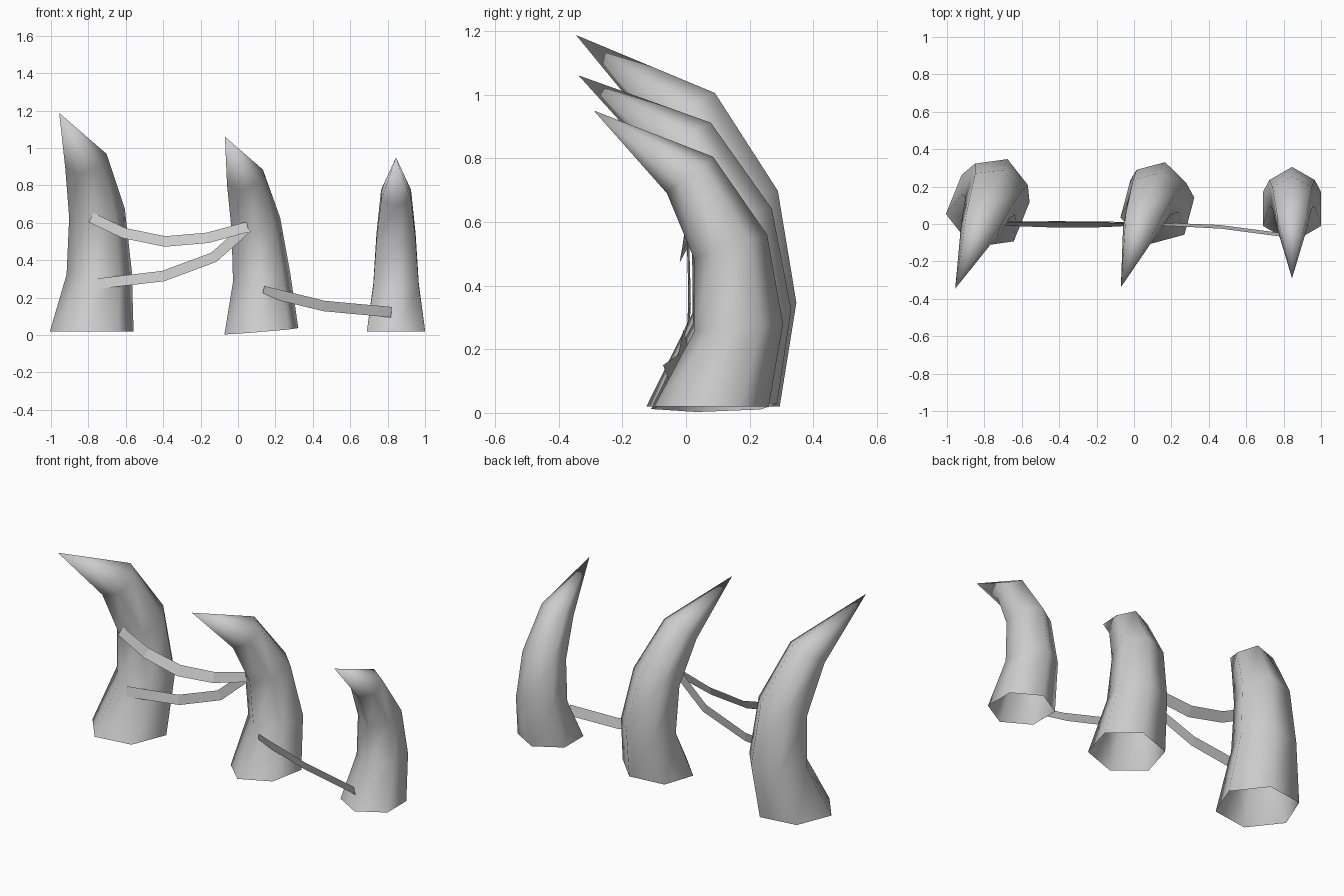
import bpy, bmesh
from math import sin, cos, pi, radians
from mathutils import Vector, Matrix

cube = bpy.data.objects.get("Cube")
if cube:
    bpy.data.objects.remove(cube, do_unlink=True)

grey = bpy.data.materials.new("light_grey")
grey.use_nodes = True
grey.diffuse_color = (0.6, 0.6, 0.6, 1)
grey.node_tree.nodes["Principled BSDF"].inputs["Base Color"].default_value = (0.6, 0.6, 0.6, 1)


def finish(name, bm, smooth):
    mesh = bpy.data.meshes.new(name)
    for f in bm.faces:
        f.smooth = smooth
    bm.to_mesh(mesh)
    bm.free()
    mesh.materials.append(grey)
    obj = bpy.data.objects.new(name, mesh)
    bpy.context.collection.objects.link(obj)
    return obj


# Claw profile: front (y, z) and back (y, z) of each hexagonal ring
RINGS = [((-0.18, 0), (0.18, 0)),
         ((-0.055, 0.235), (0.225, 0.26)),
         ((-0.055, 0.465), (0.175, 0.54)),
         ((-0.14, 0.67), (0.005, 0.785))]
TIP = Vector((0, -0.37, 0.93))
SIDES = 6


def claw(name, location, scale, turn, roll=0, pitch=0):
    """Curved hexagonal horn, open at the base and closed to a point."""
    bm = bmesh.new()
    loops = []
    for front, back in RINGS:
        f, b = Vector((0, *front)), Vector((0, *back))
        mid, axis = (f + b) / 2, (b - f) / 2
        side = Vector((axis.length, 0, 0))
        loops.append([bm.verts.new(mid + axis * cos(2 * pi * i / SIDES)
                                   + side * sin(2 * pi * i / SIDES))
                      for i in range(SIDES)])
    tip = bm.verts.new(TIP)
    for i in range(SIDES):
        j = (i + 1) % SIDES
        for low, high in zip(loops, loops[1:]):
            bm.faces.new((low[j], low[i], high[i], high[j]))
        bm.faces.new((loops[-1][j], loops[-1][i], tip))
    bmesh.ops.recalc_face_normals(bm, faces=bm.faces)
    bm.transform(Matrix.Translation(location)
                 @ Matrix.Rotation(radians(roll), 4, 'Y')
                 @ Matrix.Rotation(radians(pitch), 4, 'X')
                 @ Matrix.Rotation(radians(turn), 4, 'Z')
                 @ Matrix.Scale(scale, 4))
    return finish(name, bm, True)


def strap(name, path, leans, width=0.056):
    """Flat thin band along a path; lean moves its top edge back."""
    bm = bmesh.new()
    pts = [Vector(p) for p in path]
    pairs = []
    for i, p in enumerate(pts):
        d = pts[min(i + 1, len(pts) - 1)] - pts[max(i - 1, 0)]
        up = Vector((-d.z, 0, d.x)).normalized() * width / 2
        up.y = leans[i]
        pairs.append((bm.verts.new(p - up), bm.verts.new(p + up)))
    for (a, b), (c, d) in zip(pairs, pairs[1:]):
        bm.faces.new((a, c, d, b))
    return finish(name, bm, False)


# Three claws, large to small
claw("large_claw", (-0.782, 0.085, 0.02), 1.255, -22)
claw("middle_claw", (0.125, 0.088, 0.02), 1.14, -15, roll=-4.7, pitch=1)
claw("small_claw", (0.845, 0.08, 0.02), 1.0, 0)

# Sagging straps joining them
strap("upper_strap",
      [(-0.785, 0.005, 0.628), (-0.61, 0, 0.545), (-0.39, -0.005, 0.5),
       (-0.16, -0.005, 0.52), (0.052, 0, 0.578)],
      [0.005, 0.012, 0.015, 0.012, 0.005])
strap("lower_strap",
      [(-0.745, 0.005, 0.275), (-0.4, 0.01, 0.315),
       (-0.13, 0.01, 0.415), (0.05, 0.005, 0.575)],
      [0.008, 0.005, 0.003, 0.003])
strap("small_strap",
      [(0.135, 0.0, 0.235), (0.46, -0.015, 0.155), (0.82, -0.062, 0.122)],
      [-0.008, -0.01, -0.01])
